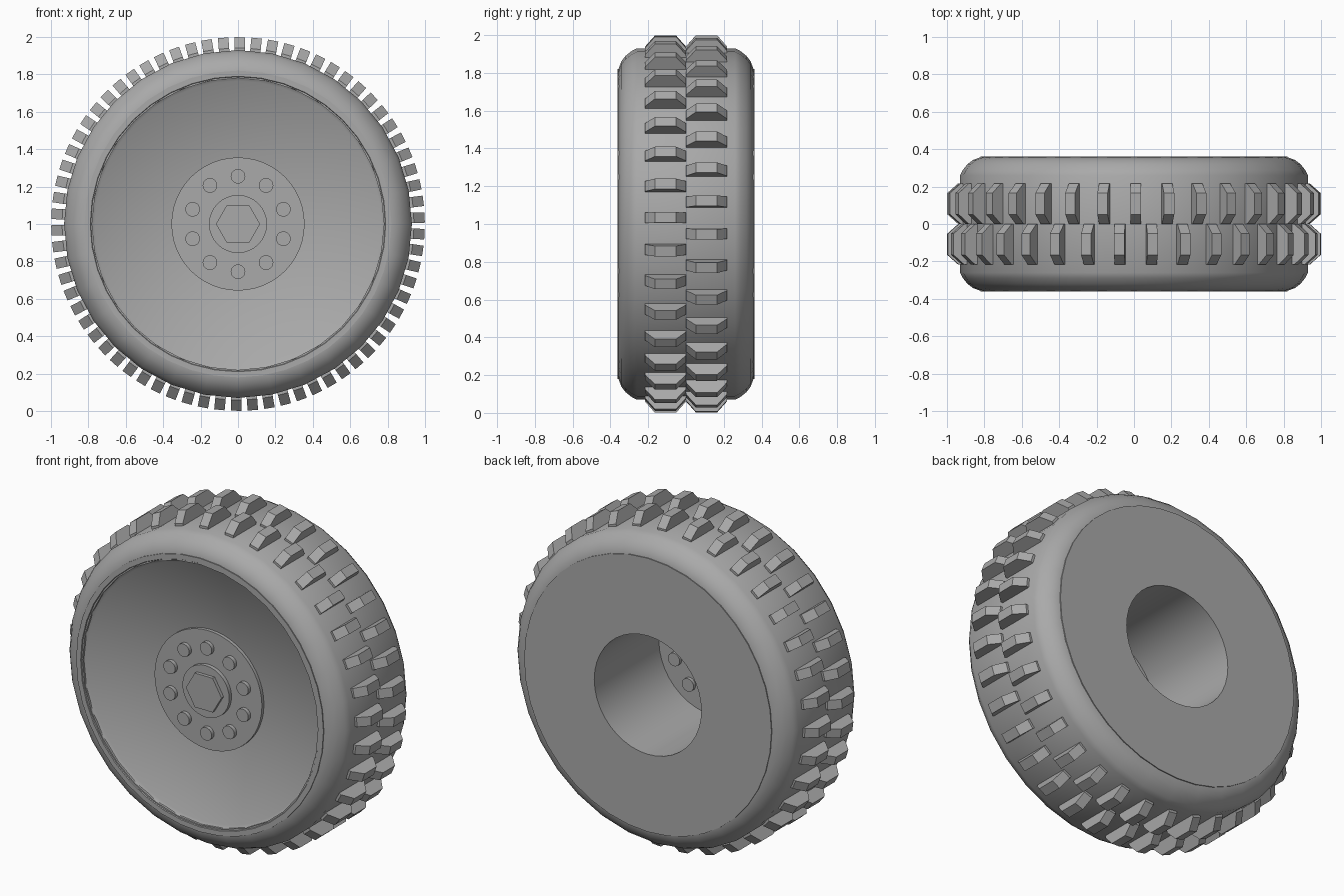
import bpy, math
from mathutils import Matrix, Vector

if "Cube" in bpy.data.objects:
    bpy.data.objects.remove(bpy.data.objects["Cube"])

grey = bpy.data.materials.new("plain_grey")
grey.diffuse_color = (0.4, 0.4, 0.4, 1)
grey.use_nodes = True
grey.node_tree.nodes["Principled BSDF"].inputs["Base Color"].default_value = grey.diffuse_color


def make(name, verts, faces, smooth=None):
    mesh = bpy.data.meshes.new(name)
    mesh.from_pydata(verts, [], faces)
    mesh.materials.append(grey)
    obj = bpy.data.objects.new(name, mesh)
    bpy.context.collection.objects.link(obj)
    bpy.ops.object.select_all(action='DESELECT')
    obj.select_set(True)
    bpy.context.view_layer.objects.active = obj
    bpy.ops.object.mode_set(mode='EDIT')
    bpy.ops.mesh.select_all(action='SELECT')
    bpy.ops.mesh.normals_make_consistent(inside=False)
    bpy.ops.object.mode_set(mode='OBJECT')
    if smooth:
        bpy.ops.object.shade_smooth_by_angle(angle=math.radians(smooth))
    return obj


def lathe(name, profile, sides, smooth=30):
    """Spin closed (radius, y) profile around the axle, at height 1."""
    n = len(profile)
    verts, faces = [], []
    for i in range(sides):
        a = math.tau * i / sides + math.pi / 2
        verts += [(r * math.cos(a), y, 1 + r * math.sin(a)) for r, y in profile]
        j = (i + 1) % sides
        faces += [(i * n + k, i * n + (k + 1) % n, j * n + (k + 1) % n, j * n + k)
                  for k in range(n)]
    return make(name, verts, faces, smooth)


def disc(name, r, y0, y1, sides, cx=0, cz=1, turn=0, smooth=30):
    """Closed cylinder along the axle direction."""
    verts = [(cx + r * math.cos(math.tau * i / sides + turn), y,
              cz + r * math.sin(math.tau * i / sides + turn))
             for y in (y0, y1) for i in range(sides)]
    faces = [(i, (i + 1) % sides, sides + (i + 1) % sides, sides + i)
             for i in range(sides)]
    faces += [tuple(range(sides)), tuple(range(sides, 2 * sides))]
    return make(name, verts, faces, smooth)


# Tyre carcass with rounded shoulders
shoulder = [(0.93, 0.26), (0.915, 0.289), (0.89, 0.32), (0.86, 0.343), (0.82, 0.357)]
lathe("tyre", [(0.78, -0.357)] + [(r, -y) for r, y in reversed(shoulder)]
      + shoulder + [(0.78, 0.357)], 32, 35)

# Rim: raised lip, shallow dish, through bore and flat back wall
lathe("rim", [(0.355, -0.262), (0.765, -0.335), (0.78, -0.345), (0.79, -0.362),
              (0.82, -0.362), (0.82, -0.35), (0.80, -0.30), (0.80, 0.30),
              (0.82, 0.35), (0.82, 0.362), (0.355, 0.362)], 40, 25)

# Hub plate, centre cap and hexagonal nut
disc("hub_plate", 0.356, -0.282, -0.25, 48)
disc("centre_cap", 0.155, -0.305, -0.27, 32)
disc("hex_nut", 0.118, -0.325, -0.29, 6, smooth=None)

# Ring of ten bolts
for i in range(10):
    a = math.tau * i / 10 + math.pi / 2
    disc("bolt", 0.039, -0.305, -0.23, 20,
         0.255 * math.cos(a), 1 + 0.255 * math.sin(a))

# Two staggered rows of bevelled tread blocks
block = [(0.0, 0.90), (0.0, 0.94), (0.052, 0.9985), (0.165, 0.9985),
         (0.217, 0.94), (0.217, 0.90)]
COUNT, HALF = 35, 0.028
for name, side, shift in (("back_tread", 1, 0), ("front_tread", -1, 0.5)):
    verts, faces = [], []
    n = len(block)
    for i in range(COUNT):
        turn = Matrix.Rotation(math.tau * (i + shift) / COUNT + 0.01, 3, 'Y')
        base = len(verts)
        for x in (-HALF, HALF):
            for y, r in block:
                verts.append(turn @ Vector((x, side * y, r)) + Vector((0, 0, 1)))
        faces += [tuple(base + k for k in range(n)),
                  tuple(base + n + k for k in range(n))]
        faces += [(base + k, base + (k + 1) % n, base + n + (k + 1) % n, base + n + k)
                  for k in range(n)]
    make(name, verts, faces)
